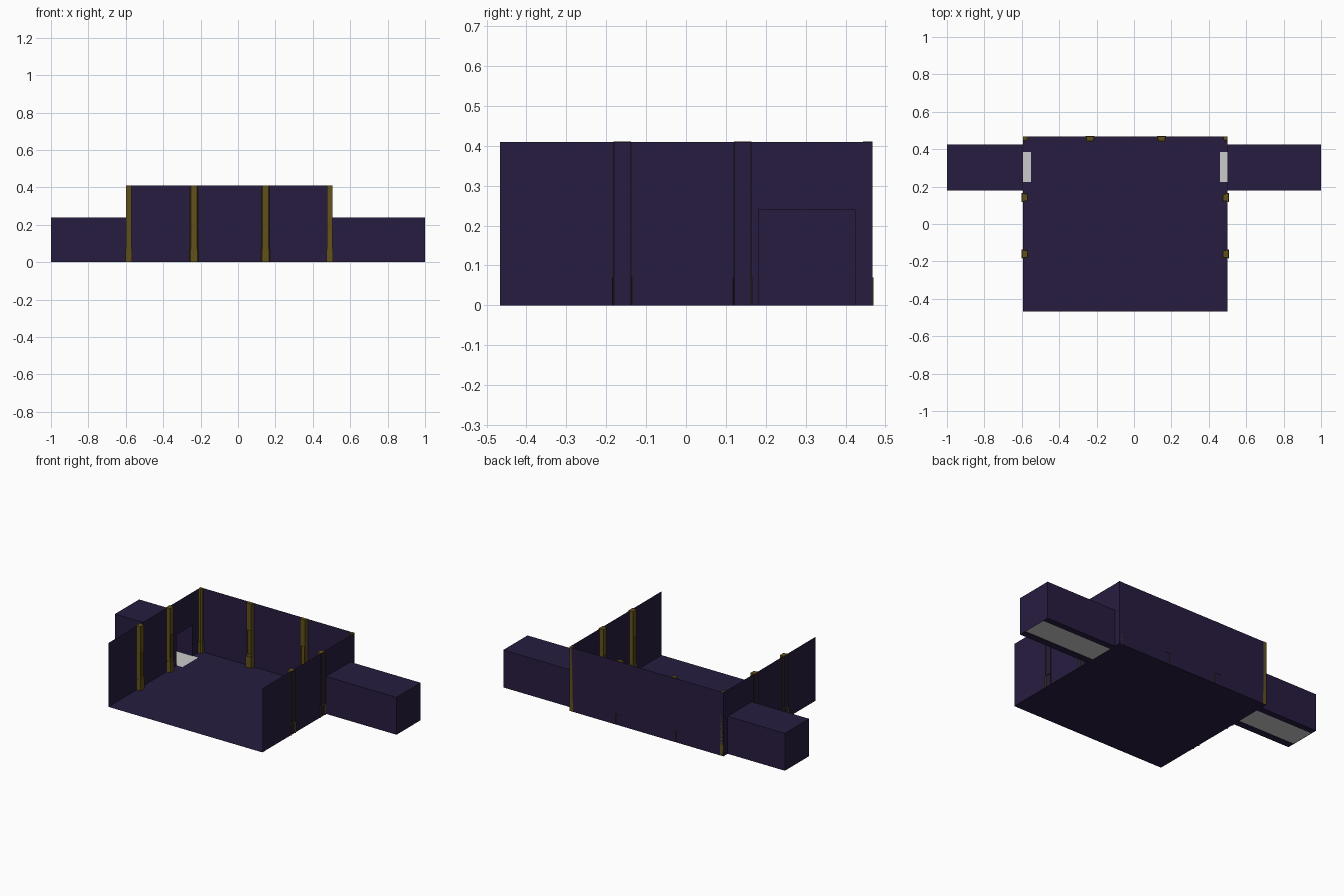
import bpy, bmesh
from mathutils import Matrix, Vector
from math import radians

if "Cube" in bpy.data.objects:
    bpy.data.objects.remove(bpy.data.objects["Cube"])

def material(name, rgb):
    m = bpy.data.materials.new(name)
    m.diffuse_color = (*rgb, 1)
    m.use_nodes = True
    m.node_tree.nodes["Principled BSDF"].inputs["Base Color"].default_value = m.diffuse_color
    return m

PURPLE = material("dark_purple", (0.020, 0.012, 0.050))
OLIVE = material("dark_olive", (0.12, 0.083, 0.012))

XL, XR, YF, YB, H = -0.593, 0.50, -0.467, 0.468, 0.41   # room shell
CY0, CY1, CH = 0.18, 0.425, 0.24                        # corridor outside
DY0, DY1, DH = 0.225, 0.385, 0.20                       # doorway / tunnel

def finish(bm, name, mat=None, matrix=None):
    bmesh.ops.recalc_face_normals(bm, faces=bm.faces)
    me = bpy.data.meshes.new(name)
    bm.to_mesh(me)
    bm.free()
    ob = bpy.data.objects.new(name, me)
    if mat:
        me.materials.append(mat)
    if matrix:
        ob.matrix_world = matrix
    bpy.context.collection.objects.link(ob)
    return ob

def panel(name, pts, mat=None):
    bm = bmesh.new()
    bm.faces.new([bm.verts.new(p) for p in pts])
    return finish(bm, name, mat)

# floor and back wall
panel("floor", [(XL, YF, 0), (XR, YF, 0), (XR, YB, 0), (XL, YB, 0)], PURPLE)
panel("back_wall", [(XL, YB, 0), (XR, YB, 0), (XR, YB, H), (XL, YB, H)], PURPLE)

# side walls with doorway, corridors and grey walkways
wall = [(YF, 0), (DY0, 0), (DY0, DH), (DY1, DH), (DY1, 0), (YB, 0), (YB, H), (YF, H)]
arch = [(CY0, 0), (DY0, 0), (DY0, DH), (DY1, DH), (DY1, 0), (CY1, 0), (CY1, CH), (CY0, CH)]
for side, x, s in (("left", XL, -1), ("right", XR, 1)):
    panel(side + "_wall", [(x, y, z) for y, z in wall], PURPLE)
    bm = bmesh.new()
    f = bm.faces.new([bm.verts.new((x, y, z)) for y, z in arch])
    ext = bmesh.ops.extrude_face_region(bm, geom=[f])["geom"]
    for v in ext:
        if isinstance(v, bmesh.types.BMVert):
            v.co.x = s
    finish(bm, side + "_corridor", PURPLE)
    panel(side + "_corridor_end", [(s, DY0, 0), (s, DY1, 0), (s, DY1, DH), (s, DY0, DH)], PURPLE)
    xi = x - s * 0.041
    panel(side + "_walkway", [(xi, DY0, 0.002), (s, DY0, 0.002), (s, DY1, 0.002), (xi, DY1, 0.002)])

def channel(bm, prof, levels, recess=None):
    # open-backed column through the profile, capped on top
    rows = [[bm.verts.new((u, v, z)) for u, v in prof] for z in levels]
    for i, (a, b) in enumerate(zip(rows, rows[1:])):
        for j in range(len(prof) - 1):
            f = bm.faces.new((a[j], a[j + 1], b[j + 1], b[j]))
            if i == recess and j == 1:
                front = f
    bm.faces.new(rows[-1])
    if recess is not None:
        bm.normal_update()
        inward = Vector((0, -0.007, 0))
        bmesh.ops.inset_individual(bm, faces=[front], thickness=0.008)
        new = bmesh.ops.extrude_face_region(bm, geom=[front])["geom"]
        bmesh.ops.translate(bm, vec=inward, verts=[g for g in new if isinstance(g, bmesh.types.BMVert)])
        if front.is_valid:
            bm.faces.remove(front)

def pillar(name, x, y, angle, back):
    # local +v points into the room
    bm = bmesh.new()
    prof = [(-0.022, -back), (-0.017, 0.024), (0.017, 0.024), (0.022, -back)]
    channel(bm, prof, [0, 0.08, 0.245, H + 0.001], recess=1)
    base = [(-0.024, -back - 0.002), (-0.019, 0.027), (0.019, 0.027), (0.024, -back - 0.002)]
    channel(bm, base, [0, 0.07])
    finish(bm, name, OLIVE, Matrix.Translation((x, y, 0)) @ Matrix.Rotation(radians(angle), 4, 'Z'))

for i, x in enumerate((-0.235, 0.147)):
    pillar(f"back_pillar_{i}", x, YB, 180, 0.0)
for i, y in enumerate((-0.16, 0.142)):
    pillar(f"left_pillar_{i}", XL, y, -90, 0.006)
    pillar(f"right_pillar_{i}", XR, y, 90, 0.006)

# chamfered corner posts
for side, x, s in (("left", XL, 1), ("right", XR, -1)):
    bm = bmesh.new()
    for c, top in ((0.022, H + 0.001), (0.025, 0.07)):
        channel(bm, [(x, YB - c), (x + s * c * 0.6, YB - c), (x + s * c, YB - c * 0.6),
                     (x + s * c, YB), (x, YB)], [0, top])
    finish(bm, side + "_corner_post", OLIVE)
